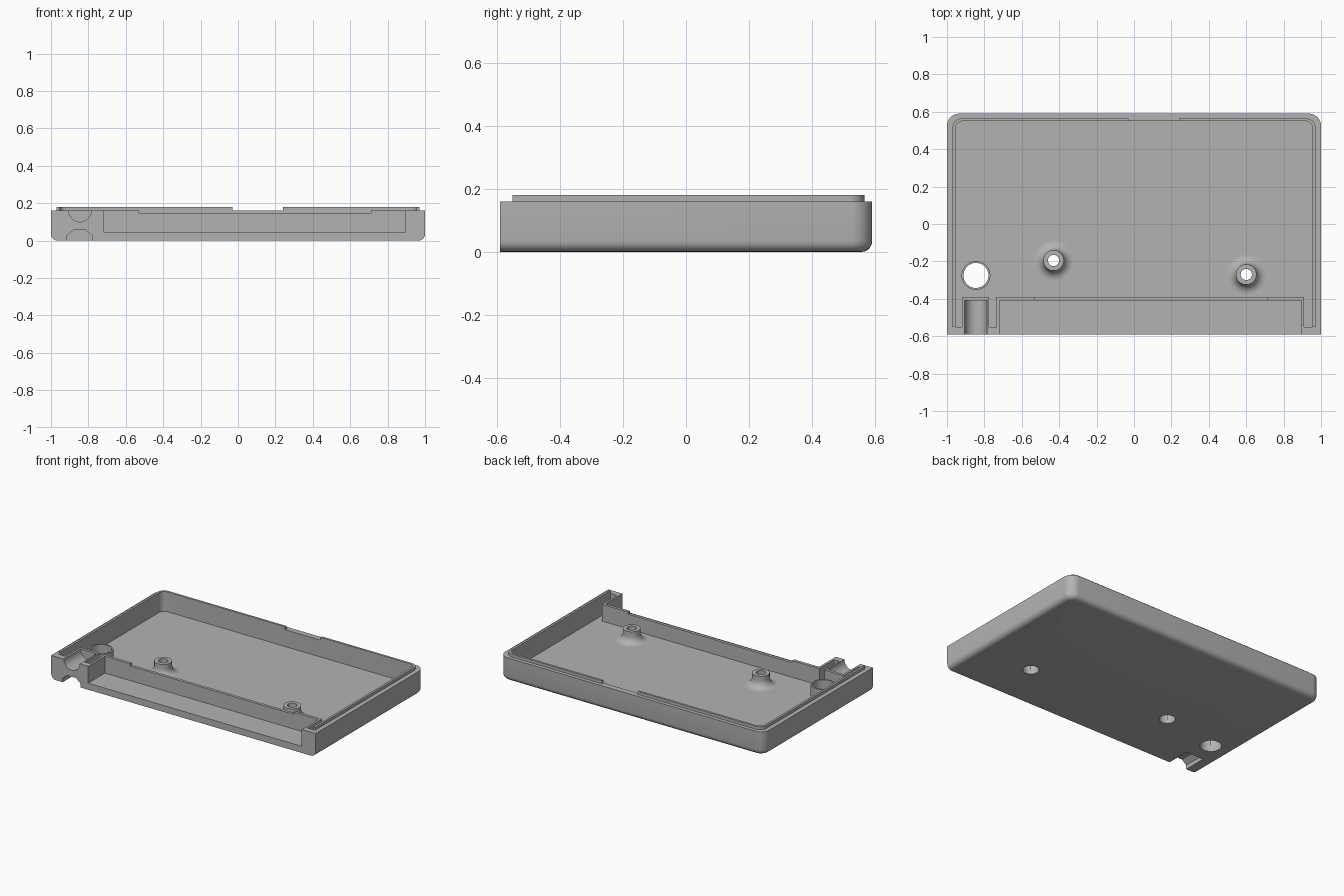
import bpy, bmesh
from math import sin, cos, pi, radians

scene = bpy.context.scene
if "Cube" in bpy.data.objects:
    bpy.data.objects.remove(bpy.data.objects["Cube"], do_unlink=True)

grey = bpy.data.materials.new("plain_grey")
grey.use_nodes = True
COLOUR = (0.45, 0.45, 0.45, 1)
grey.diffuse_color = COLOUR
grey.node_tree.nodes["Principled BSDF"].inputs["Base Color"].default_value = COLOUR

FLOOR, RIM, LIP_TOP = 0.045, 0.16, 0.18
BACK, FRONT = 0.59, -0.59


def make(name, bm):
    bmesh.ops.recalc_face_normals(bm, faces=bm.faces)
    mesh = bpy.data.meshes.new(name)
    bm.to_mesh(mesh)
    bm.free()
    mesh.materials.append(grey)
    obj = bpy.data.objects.new(name, mesh)
    scene.collection.objects.link(obj)
    return obj


def prism(name, outline, lo, hi, axis="z"):
    """Extrude a 2D outline along z, or an x-z outline along y."""
    bm = bmesh.new()
    place = (lambda a, b: (a, b, lo)) if axis == "z" else (lambda a, b: (a, lo, b))
    face = bm.faces.new([bm.verts.new(place(a, b)) for a, b in outline])
    new = bmesh.ops.extrude_face_region(bm, geom=[face])["geom"]
    move = (0, 0, hi - lo) if axis == "z" else (0, hi - lo, 0)
    bmesh.ops.translate(bm, vec=move, verts=[v for v in new if isinstance(v, bmesh.types.BMVert)])
    return make(name, bm)


def rect(x0, x1, y0, y1):
    return [(x0, y0), (x1, y0), (x1, y1), (x0, y1)]


def arc(cx, cy, r, start, end, steps):
    angles = [radians(start + (end - start) * i / steps) for i in range(steps + 1)]
    return [(cx + r * cos(a), cy + r * sin(a)) for a in angles]


def back_curve(half, back, r):
    """Right-to-left path round the two rounded back corners."""
    return (arc(half - r, back - r, r, 0, 90, 8)
            + arc(r - half, back - r, r, 90, 180, 8))


def lathe(name, profile, x, y, steps=40):
    """Revolve a closed profile of (radius, z) points."""
    bm = bmesh.new()
    rings = [[bm.verts.new((x + r * cos(2 * pi * i / steps), y + r * sin(2 * pi * i / steps), z))
              for r, z in profile] for i in range(steps)]
    n = len(profile)
    for i in range(steps):
        a, b = rings[i], rings[(i + 1) % steps]
        for j in range(n):
            k = (j + 1) % n
            bm.faces.new((a[j], b[j], b[k], a[k]))
    return make(name, bm)


def cut(obj, cutter):
    cutter.hide_render = True
    mod = obj.modifiers.new("cut", "BOOLEAN")
    mod.operation, mod.solver, mod.object = "DIFFERENCE", "EXACT", cutter
    bpy.context.view_layer.objects.active = obj
    bpy.ops.object.modifier_apply(modifier=mod.name)
    bpy.data.objects.remove(cutter, do_unlink=True)


# Tray block: rounded at the back corners and bottom edge, square at the front
bm = bmesh.new()
bmesh.ops.create_cube(bm, size=1)
for v in bm.verts:
    v.co = (v.co.x * 2, v.co.y * 2 * BACK, (v.co.z + 0.5) * RIM)
corners = [e for e in bm.edges if all(v.co.y > 0 for v in e.verts)
           and abs(e.verts[0].co.z - e.verts[1].co.z) > 0.1]
bmesh.ops.bevel(bm, geom=corners, offset=0.065, segments=8, profile=0.5, affect="EDGES")
under = [e for e in bm.edges if all(v.co.z < 0.001 for v in e.verts)
         and any(v.co.y > FRONT + 0.01 for v in e.verts)]
bmesh.ops.bevel(bm, geom=under, offset=0.035, segments=5, profile=0.5, affect="EDGES")
tray = make("tray", bm)

# Inner cavity with narrow pockets running beside the front recess and the cable block
WALL, POCKET = -0.39, -0.55
cavity = back_curve(0.955, 0.55, 0.04) + [
    (-0.955, POCKET), (-0.92, POCKET), (-0.92, WALL), (-0.775, WALL),
    (-0.775, POCKET), (-0.735, POCKET), (-0.735, WALL), (0.91, WALL),
    (0.91, POCKET), (0.955, POCKET)]
cut(tray, prism("cavity_cutter", cavity, FLOOR, 0.3))

# Front recess and the lowered middle of the front wall
cut(tray, prism("recess_cutter", rect(-0.72, 0.895, -0.7, -0.41), FLOOR, 0.3))
cut(tray, prism("low_wall_cutter", rect(-0.53, 0.71, -0.45, -0.35), 0.145, 0.3))

# Cable block: half-round groove on top, chamfered channel underneath
CABLE_X = -0.845
groove = arc(CABLE_X, RIM, 0.06, 180, 360, 20) + [(CABLE_X + 0.06, 0.3), (CABLE_X - 0.06, 0.3)]
cut(tray, prism("groove_cutter", groove, -0.7, -0.41, "y"))
channel = [(-0.913, -0.1), (-0.78, -0.1), (-0.78, 0.028), (-0.815, 0.056),
           (-0.878, 0.056), (-0.913, 0.028)]
cut(tray, prism("channel_cutter", channel, -0.7, -0.43, "y"))

# Holes through the floor
HOLE = (CABLE_X, -0.275)
BOSSES = {"right_screw_boss": (-0.43, -0.195), "left_screw_boss": (0.6, -0.27)}
for (x, y), r in [(HOLE, 0.067)] + [(p, 0.05) for p in BOSSES.values()]:
    cut(tray, lathe("hole_cutter", [(0.001, -0.1), (r, -0.1), (r, 0.1), (0.001, 0.1)], x, y))

# Raised lip around sides and back, with a gap at the back
lip_outline = ([(0.97, POCKET)] + back_curve(0.97, 0.565, 0.05) + [(-0.97, POCKET), (-0.955, POCKET)]
               + back_curve(0.955, 0.55, 0.04)[::-1] + [(0.955, POCKET)])
lip = prism("lip", lip_outline, RIM, LIP_TOP)
cut(lip, prism("gap_cutter", rect(-0.03, 0.24, 0.4, 0.7), 0.1, 0.3))

# Tube around the large hole
TOP = 0.125
tube = lathe("hole_tube", [(0.067, FLOOR), (0.067, TOP), (0.077, TOP), (0.077, FLOOR)], *HOLE)

# Screw bosses with a filleted foot and a stepped bore
foot = arc(0.105, FLOOR + 0.05, 0.05, 180, 270, 8)
boss = [(0.05, FLOOR), (0.05, 0.06), (0.03, 0.06), (0.03, TOP), (0.055, TOP)] + foot
parts = [tray, lip, tube] + [lathe(name, boss, *p) for name, p in BOSSES.items()]

# Smooth curved faces, keep edges sharp
bpy.ops.object.select_all(action="DESELECT")
for obj in parts:
    obj.select_set(True)
bpy.context.view_layer.objects.active = tray
bpy.ops.object.shade_smooth_by_angle(angle=radians(30))
